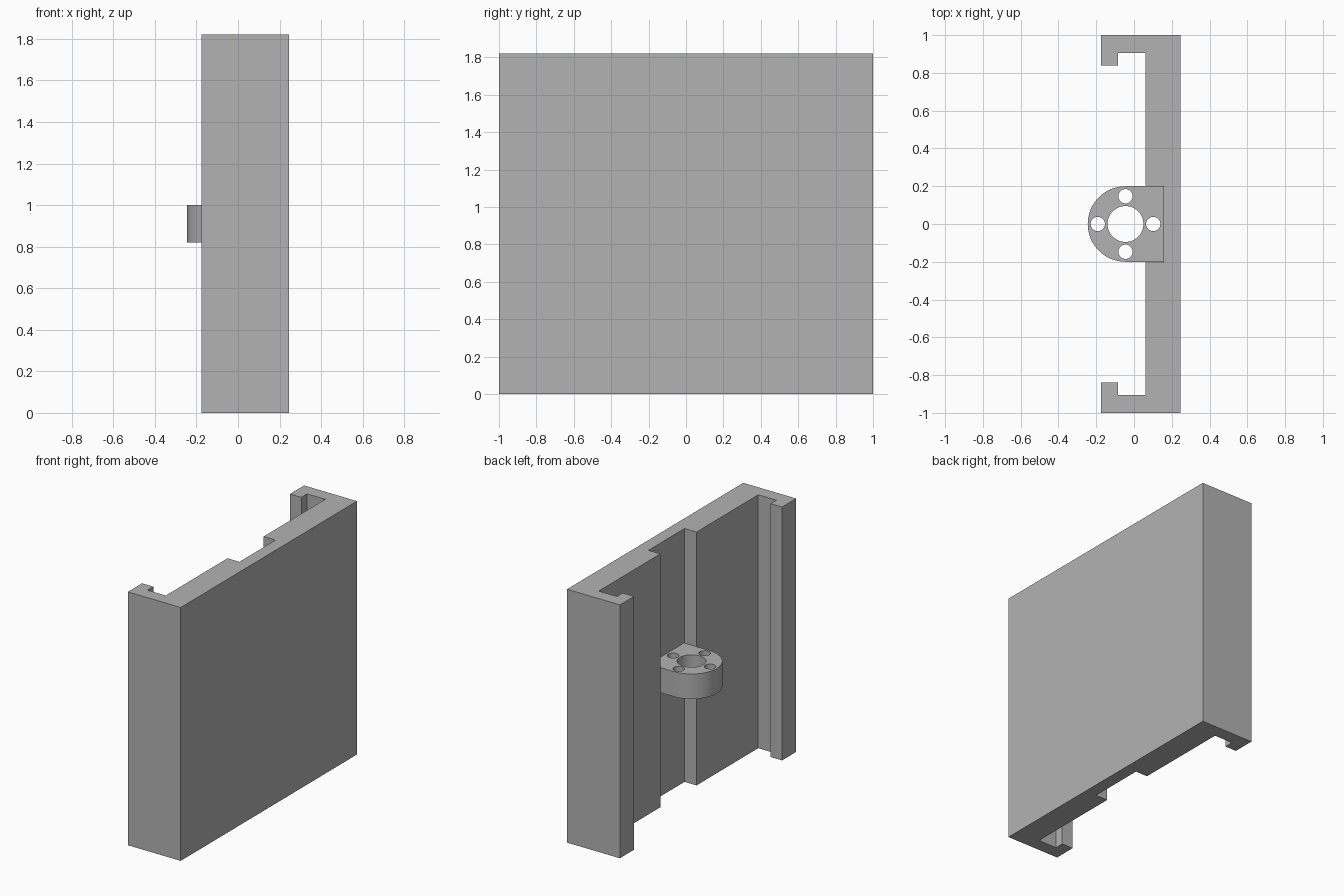
import bpy
import bmesh
from math import cos, sin, pi, radians

cube = bpy.data.objects.get("Cube")
if cube:
    bpy.data.objects.remove(cube, do_unlink=True)

grey = bpy.data.materials.new("plain grey")
grey.use_nodes = True
grey.diffuse_color = (0.45, 0.45, 0.45, 1)
grey.node_tree.nodes["Principled BSDF"].inputs["Base Color"].default_value = grey.diffuse_color


def arc(cx, cy, r, start, end, n):
    """Points along an arc, both ends included."""
    return [(cx + r * cos(start + (end - start) * i / n),
             cy + r * sin(start + (end - start) * i / n)) for i in range(n + 1)]


def extrude_profile(name, loops, z0, z1):
    """Solid from a flat outline; the loops after the first are holes."""
    curve = bpy.data.curves.new(name, "CURVE")
    curve.dimensions = "2D"
    curve.fill_mode = "BOTH"
    curve.extrude = (z1 - z0) / 2
    for loop in loops:
        spline = curve.splines.new("POLY")
        spline.points.add(len(loop) - 1)
        for point, (x, y) in zip(spline.points, loop):
            point.co = (x, y, 0, 1)
        spline.use_cyclic_u = True
    temp = bpy.data.objects.new(name + " curve", curve)
    bpy.context.collection.objects.link(temp)
    bpy.context.view_layer.update()
    mesh = bpy.data.meshes.new_from_object(temp.evaluated_get(bpy.context.evaluated_depsgraph_get()))
    bpy.data.objects.remove(temp, do_unlink=True)

    # Join caps to walls and move to height
    bm = bmesh.new()
    bm.from_mesh(mesh)
    bmesh.ops.remove_doubles(bm, verts=bm.verts, dist=0.0001)
    bmesh.ops.translate(bm, verts=bm.verts, vec=(0, 0, (z0 + z1) / 2))
    bmesh.ops.recalc_face_normals(bm, faces=bm.faces)
    bm.to_mesh(mesh)
    bm.free()
    mesh.materials.clear()
    mesh.materials.append(grey)
    obj = bpy.data.objects.new(name, mesh)
    bpy.context.collection.objects.link(obj)
    bpy.ops.object.select_all(action="DESELECT")
    obj.select_set(True)
    bpy.context.view_layer.objects.active = obj
    bpy.ops.object.shade_smooth_by_angle(angle=radians(30))
    return obj


# Channel panel: lipped side rails and a central groove, mirrored in y
half = [(0.245, 1), (-0.175, 1), (-0.175, 0.84), (-0.085, 0.84), (-0.085, 0.905),
        (0.06, 0.905), (0.06, 0.205), (0.155, 0.205)]
outline = half + [(x, -y) for x, y in reversed(half)]
extrude_profile("channel_panel", [outline], 0, 1.82)

# Rounded bracket seated in the groove, with a bore and four bolt holes
cx = -0.045
bracket = [(0.155, -0.2), (0.155, 0.2)] + arc(cx, 0, 0.2, pi / 2, 3 * pi / 2, 40)
holes = [arc(cx, 0, 0.095, 0, 2 * pi, 48)[:-1]]
for i in range(4):
    a = i * pi / 2
    holes.append(arc(cx + 0.147 * cos(a), 0.147 * sin(a), 0.038, 0, 2 * pi, 32)[:-1])
extrude_profile("mounting_bracket", [bracket] + holes, 0.82, 1.0)
